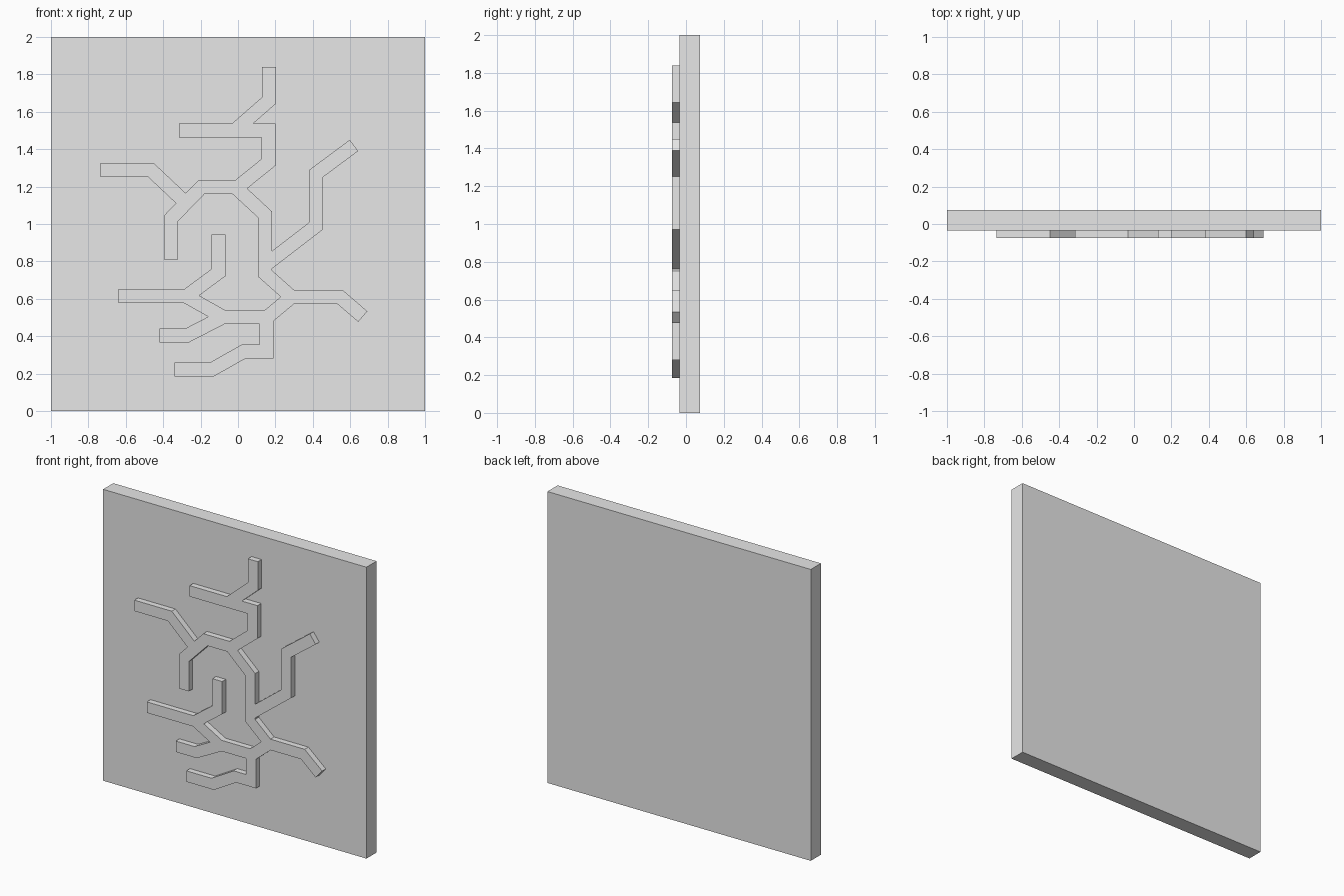
import bpy
import bmesh
from mathutils import Vector

HALF_WIDTH = 0.0375
FRONT, SEAM, BACK = -0.075, -0.035, 0.075
SINK = 0.005

# Remove the default object
default = bpy.data.objects.get("Cube")
if default:
    bpy.data.objects.remove(default, do_unlink=True)


def make_material(name, rgb):
    mat = bpy.data.materials.new(name)
    mat.use_nodes = True
    mat.diffuse_color = (*rgb, 1)
    for node in mat.node_tree.nodes:
        if node.type == 'BSDF_PRINCIPLED':
            node.inputs["Base Color"].default_value = (*rgb, 1)
    return mat


def ribbon_outline(path):
    """Mitred outline of constant width around a centre line."""
    pts = [Vector(p) for p in path]
    dirs = [(b - a).normalized() for a, b in zip(pts, pts[1:])]
    left, right = [], []
    for i, point in enumerate(pts):
        before = dirs[max(i - 1, 0)]
        after = dirs[min(i, len(dirs) - 1)]
        tangent = (before + after).normalized()
        offset = Vector((-tangent.y, tangent.x)) * HALF_WIDTH / tangent.dot(after)
        left.append(point + offset)
        right.append(point - offset)
    return left + right[::-1]


def make_prism(name, outline, y_front, y_back, mat):
    """Extrude an outline in the x-z plane from front to back."""
    bm = bmesh.new()
    face = bm.faces.new([bm.verts.new((p[0], y_front, p[1])) for p in outline])
    result = bmesh.ops.extrude_face_region(bm, geom=[face], use_keep_orig=True)
    moved = [v for v in result["geom"] if isinstance(v, bmesh.types.BMVert)]
    bmesh.ops.translate(bm, verts=moved, vec=(0, y_back - y_front, 0))
    bmesh.ops.recalc_face_normals(bm, faces=bm.faces[:])
    mesh = bpy.data.meshes.new(name)
    bm.to_mesh(mesh)
    bm.free()
    mesh.materials.append(mat)
    obj = bpy.data.objects.new(name, mesh)
    bpy.context.collection.objects.link(obj)
    return obj


def merge(target, other):
    """Fuse one ribbon into the relief."""
    mod = target.modifiers.new("union", 'BOOLEAN')
    mod.operation = 'UNION'
    mod.solver = 'EXACT'
    mod.object = other
    with bpy.context.temp_override(object=target, active_object=target):
        bpy.ops.object.modifier_apply(modifier=mod.name)
    bpy.data.objects.remove(other, do_unlink=True)


grey = make_material("light grey", (0.8, 0.8, 0.8))

# Square backing panel
make_prism("panel", [(-1, 0), (1, 0), (1, 2), (-1, 2)], SEAM, BACK, grey)

# Centre lines of the branching relief, trunk first
branches = {
    "trunk_to_right_foot": [(-.015, 1.198), (.145, 1.05), (.145, .735),
                            (.285, .61), (.545, .61), (.667, .505)],
    "upper_arch": [(-.315, 1.5), (.163, 1.5), (.163, 1.33), (0, 1.198),
                   (-.195, 1.198), (-.358, 1.03), (-.358, .81)],
    "top_spur": [(.165, 1.84), (.165, 1.66), (-.018, 1.5)],
    "left_arm": [(-.735, 1.288), (-.465, 1.288), (-.278, 1.112)],
    "right_arm": [(.145, .78), (.418, .99), (.418, 1.27), (.62, 1.42)],
    "bottom_hook": [(.28, .605), (.152, .498), (.152, .318),
                    (.03, .318), (-.14, .222), (-.34, .222)],
    "lower_left_foot": [(.152, .503), (-.08, .503), (-.27, .405), (-.42, .405)],
    "middle_left_foot": [(-.08, .503), (-.28, .615), (-.64, .615)],
    "middle_spur": [(-.105, .945), (-.105, .74), (-.274, .615)],
}

# Build every ribbon and fuse them into one raised piece
ribbons = [make_prism(name, ribbon_outline(path), FRONT, SEAM + SINK, grey)
           for name, path in branches.items()]
relief = ribbons[0]
for ribbon in ribbons[1:]:
    merge(relief, ribbon)
relief.name = "branching_relief"
